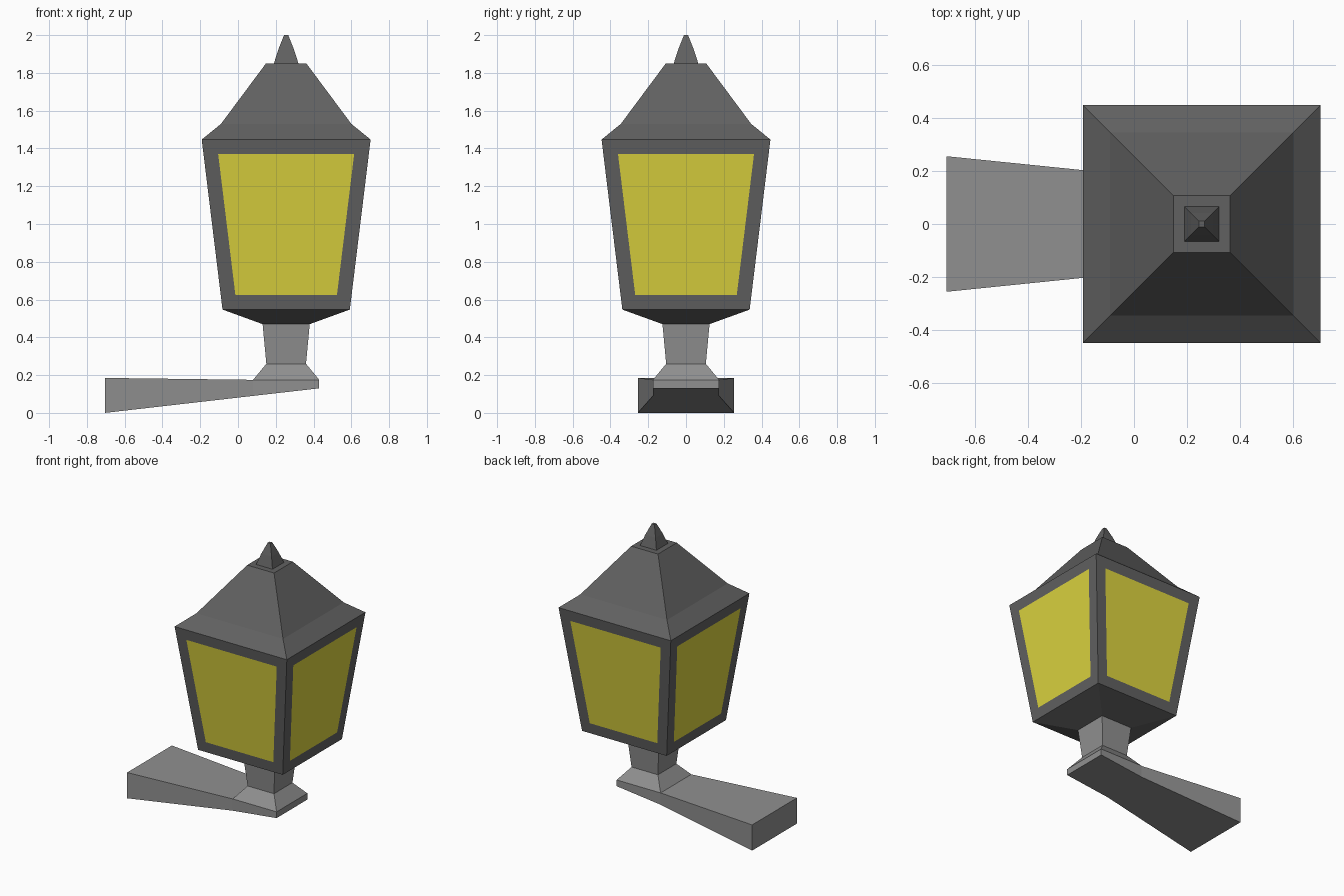
import bpy, bmesh

if "Cube" in bpy.data.objects:
    bpy.data.objects.remove(bpy.data.objects["Cube"])

CX = 0.255  # lantern axis


def material(name, color):
    m = bpy.data.materials.new(name)
    m.diffuse_color = (*color, 1)
    m.use_nodes = True
    m.node_tree.nodes["Principled BSDF"].inputs["Base Color"].default_value = m.diffuse_color
    return m


def loft(name, rings, mats, cap_start=True, cap_end=True, glass_band=None):
    """Skin a stack of four-point rings; optionally inset glass in one band."""
    bm = bmesh.new()
    loops = [[bm.verts.new(p) for p in ring] for ring in rings]
    glazed = []
    for i, (a, b) in enumerate(zip(loops, loops[1:])):
        for k in range(4):
            n = (k + 1) % 4
            f = bm.faces.new((a[k], a[n], b[n], b[k]))
            if i == glass_band:
                glazed.append(f)
    if cap_start:
        bm.faces.new(loops[0][::-1])
    if cap_end:
        bm.faces.new(loops[-1])
    bmesh.ops.recalc_face_normals(bm, faces=bm.faces)
    if glazed:
        bmesh.ops.inset_individual(bm, faces=glazed, thickness=0.077,
                                   use_even_offset=True)
        for f in glazed:
            f.material_index = 1
    mesh = bpy.data.meshes.new(name)
    bm.to_mesh(mesh)
    bm.free()
    for m in mats:
        mesh.materials.append(m)
    ob = bpy.data.objects.new(name, mesh)
    bpy.context.collection.objects.link(ob)
    return ob


def square(half, z):
    return [(CX + sx * half, sy * half, z)
            for sx, sy in ((-1, -1), (1, -1), (1, 1), (-1, 1))]


def arm_section(x, half, bottom, top):
    return [(x, -half, bottom), (x, half, bottom), (x, half, top), (x, -half, top)]


iron = material("dark_iron", (0.12, 0.12, 0.12))
stone = material("grey_metal", (0.28, 0.28, 0.28))
yellow = material("yellow_glass", (0.72, 0.66, 0.05))

# Lantern housing with glass panes and roof
loft("lantern", [square(h, z) for h, z in (
    (0.125, 0.47), (0.337, 0.547), (0.447, 1.447), (0.345, 1.53), (0.107, 1.85))],
    [iron, yellow], glass_band=1)

# Pointed finial
loft("finial", [square(h, z) for h, z in (
    (0.065, 1.85), (0.041, 1.925), (0.011, 2.0))], [iron], cap_start=False)

# Flared neck under the lantern
loft("neck", [square(h, z) for h, z in (
    (0.175, 0.175), (0.105, 0.26), (0.125, 0.473))], [stone],
    cap_start=False, cap_end=False)

# Tapered wall bracket
loft("bracket_arm", [arm_section(*s) for s in (
    (-0.705, 0.255, 0.0, 0.185), (0.08, 0.175, 0.09, 0.175),
    (0.43, 0.175, 0.13, 0.175))], [stone])
